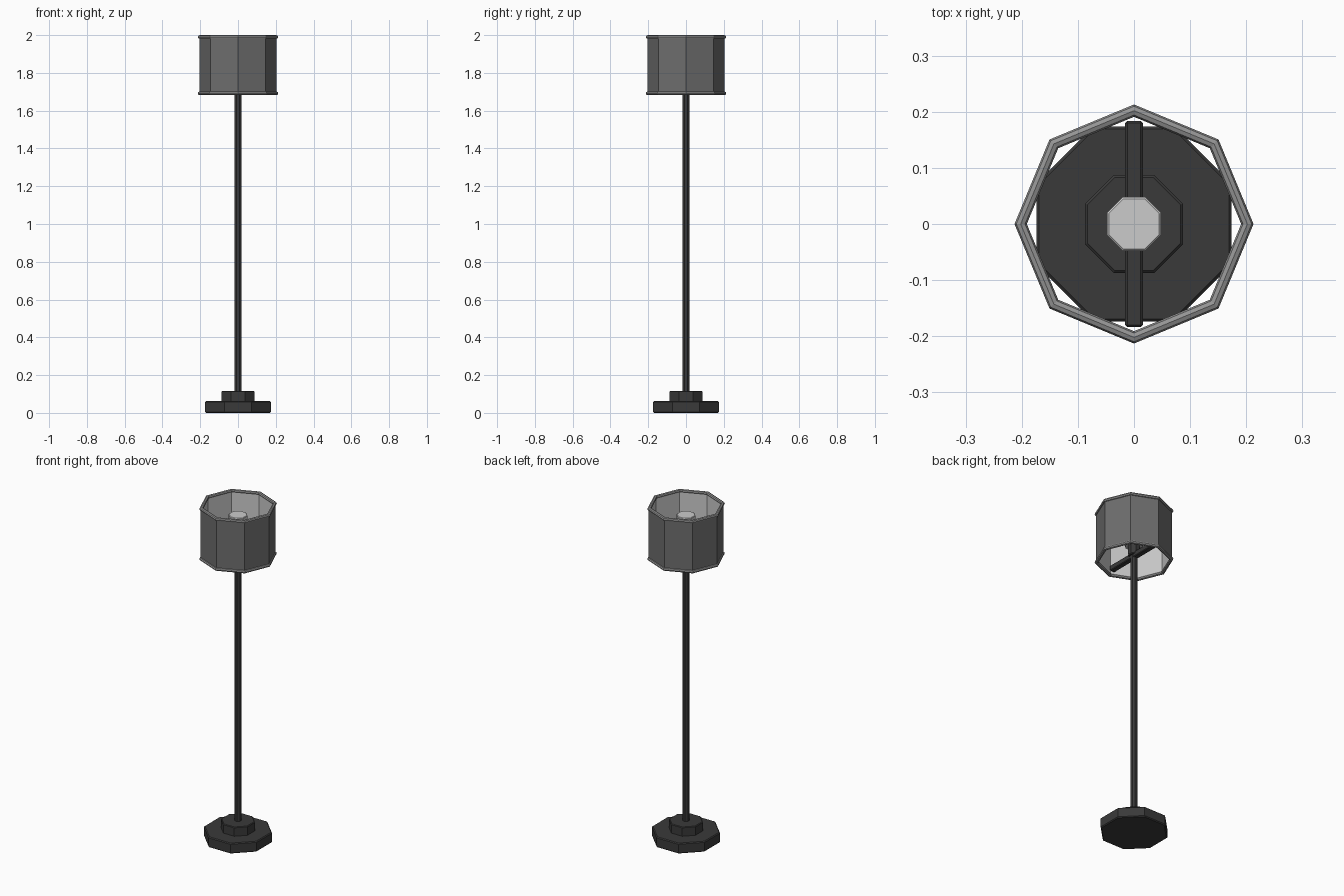
import bpy
import math

if "Cube" in bpy.data.objects:
    bpy.data.objects.remove(bpy.data.objects["Cube"])

N = 8  # every round part is an octagon


def grey(name, v):
    m = bpy.data.materials.new(name)
    m.diffuse_color = (v, v, v, 1)
    m.use_nodes = True
    m.node_tree.nodes["Principled BSDF"].inputs["Base Color"].default_value = m.diffuse_color
    return m


BLACK = grey("black_metal", 0.042)
CLOTH = grey("dark_cloth", 0.155)
TRIM = grey("trim", 0.30)
LINING = grey("pale_lining", 0.80)
GLASS = grey("bulb_glass", 0.72)


def lathe(name, profile, mat, closed=False, turn=0.5):
    """Spin a (radius, height) profile in eight steps.
    turn=0.5 puts flats on the axes (values are apothems); turn=0 puts corners there."""
    k = 1 / math.cos(math.pi / N) if turn else 1
    verts = [(r * k * math.cos((i + turn) * 2 * math.pi / N),
              r * k * math.sin((i + turn) * 2 * math.pi / N), z)
             for r, z in profile for i in range(N)]
    m = len(profile)
    faces = []
    for j in range(m if closed else m - 1):
        a, b = j * N, (j + 1) % m * N
        for i in range(N):
            n = (i + 1) % N
            faces.append((a + i, a + n, b + n, b + i))
    if not closed:
        faces.append(tuple(reversed(range(N))))
        faces.append(tuple(range((m - 1) * N, m * N)))
    mesh = bpy.data.meshes.new(name)
    mesh.from_pydata(verts, [], faces)
    mesh.materials.append(mat)
    ob = bpy.data.objects.new(name, mesh)
    bpy.context.collection.objects.link(ob)
    return ob


def disc(name, r, z0, z1, mat, b=0.0):
    """Solid octagonal prism with chamfered rims."""
    prof = [(r - b, z0), (r, z0 + b), (r, z1 - b), (r - b, z1)] if b else [(r, z0), (r, z1)]
    return lathe(name, prof, mat)


# Stepped foot
disc("base_plate", 0.174, 0.0, 0.062, BLACK, 0.005)
disc("base_collar", 0.087, 0.055, 0.116, BLACK, 0.004)

# Pole, socket and bulb
disc("pole", 0.018, 0.11, 1.74, BLACK)
disc("socket", 0.030, 1.72, 1.785, BLACK, 0.004)
disc("bulb", 0.048, 1.78, 1.94, GLASS, 0.003)

# Cross bar under the bulb, running front to back
bpy.ops.mesh.primitive_cube_add(size=1, location=(0, 0, 1.72))
bar = bpy.context.object
bar.name = "cross_bar"
bar.scale = (0.032, 0.368, 0.032)
bpy.ops.object.transform_apply(location=False, rotation=False, scale=True)
bar.data.materials.append(BLACK)
bevel = bar.modifiers.new("soft_edges", 'BEVEL')
bevel.width = 0.004
bevel.segments = 1

# Open shade wall with corners on the axes: dark outside, pale inside
shade = lathe("shade", [(0.205, 1.69), (0.205, 1.992), (0.198, 1.992), (0.198, 1.69)],
              CLOTH, closed=True, turn=0)
shade.data.materials.append(LINING)
for p in shade.data.polygons[2 * N:3 * N]:
    p.material_index = 1

# Rolled rims at the top and bottom of the shade
for name, z in (("top_rim", 1.990), ("bottom_rim", 1.692)):
    ring = [(0.202 + 0.011 * math.cos(a * math.pi / 4),
             z + 0.010 * math.sin(a * math.pi / 4)) for a in range(8)]
    lathe(name, ring, TRIM, closed=True, turn=0)
